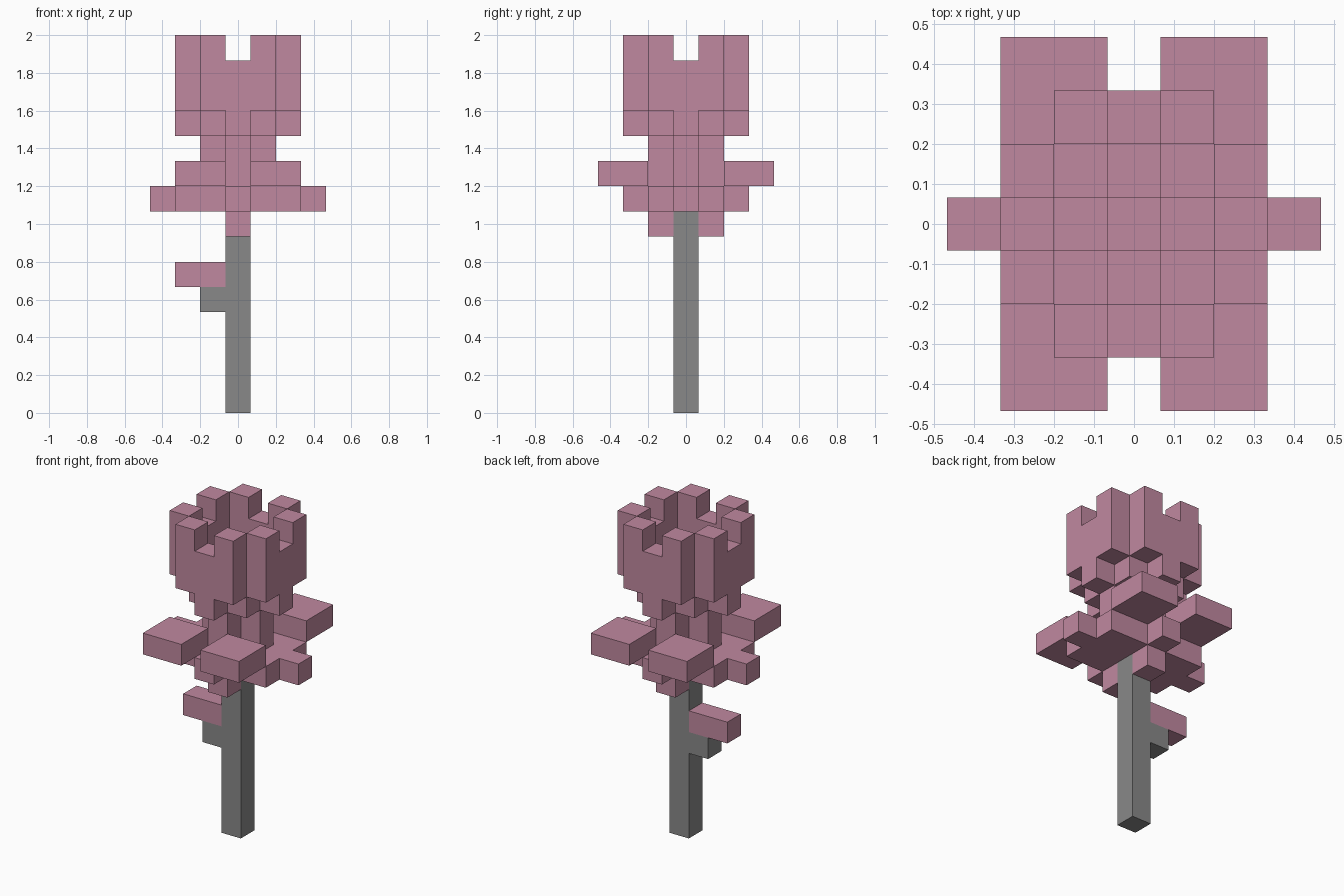
import bpy
import bmesh
from mathutils import Vector

if "Cube" in bpy.data.objects:
    bpy.data.objects.remove(bpy.data.objects["Cube"], do_unlink=True)

CELL = 2 / 15  # edge of one block; the flower is fifteen blocks tall


def make_material(name, rgb):
    mat = bpy.data.materials.new(name)
    mat.use_nodes = True
    mat.diffuse_color = (*rgb, 1)
    mat.node_tree.nodes["Principled BSDF"].inputs["Base Color"].default_value = (*rgb, 1)
    return mat


pink = make_material("dusty pink", (0.53, 0.25, 0.35))
grey = make_material("stem grey", (0.25, 0.25, 0.25))


def box(xs, ys, zs):
    """Cells filling inclusive (low, high) ranges."""
    span = lambda r: range(r[0], r[1] + 1)
    return {(x, y, z) for x in span(xs) for y in span(ys) for z in span(zs)}


def mirrored(cells):
    """Repeat cells on both sides in x and y."""
    return {(sx * x, sy * y, z) for x, y, z in cells for sx in (-1, 1) for sy in (-1, 1)}


def swapped(cells):
    """Add the copy turned across the diagonal."""
    return cells | {(y, x, z) for x, y, z in cells}


def build(name, cells, mat):
    """Outer skin of a group of cells as one clean mesh."""
    bm = bmesh.new()
    for cell in sorted(cells):
        centre = Vector(cell) + Vector((0, 0, 0.5))
        for axis in range(3):
            for sign in (-1, 1):
                near = list(cell)
                near[axis] += sign
                if tuple(near) in cells:
                    continue
                n, u, v = (Vector([float(i == (axis + k) % 3) for i in range(3)]) / 2
                           for k in range(3))
                ring = [-u - v, u - v, u + v, v - u][::sign]
                bm.faces.new([bm.verts.new((centre + n * sign + c) * CELL) for c in ring])
    bmesh.ops.remove_doubles(bm, verts=bm.verts, dist=0.001)
    bmesh.ops.dissolve_limit(bm, angle_limit=0.01, verts=bm.verts, edges=bm.edges)
    mesh = bpy.data.meshes.new(name)
    bm.to_mesh(mesh)
    bm.free()
    mesh.materials.append(mat)
    bpy.context.collection.objects.link(bpy.data.objects.new(name, mesh))


# Stem with its short side twig, and the leaf resting on the twig
build("stem", box((0, 0), (0, 0), (0, 7)) | {(-1, 0, 4)}, grey)
build("leaf", box((-2, -1), (0, 0), (5, 5)), pink)

# Base of the flower: two knobs beside the stem and a wide cross
build("base_knobs", mirrored({(0, 1, 7)}), pink)
build("flower_base", box((-2, 2), (-1, 1), (8, 8)) | mirrored({(3, 0, 8), (0, 2, 8)}), pink)

# Four flat outer petals
for side_x, label_x in ((1, "left"), (-1, "right")):
    for side_y, label_y in ((-1, "front"), (1, "back")):
        petal = {(side_x * x, side_y * y, z) for x, y, z in box((1, 2), (2, 3), (9, 9))}
        build(f"outer_petal_{label_y}_{label_x}", petal, pink)

# Cross-shaped neck, open in the middle at the top
build("flower_neck", {(0, 0, 9)} | mirrored(swapped(box((1, 1), (0, 0), (9, 10)))), pink)

# Lower rim of the cup
build("cup_bottom", mirrored({(1, 1, 11)} | swapped({(2, 0, 11)})), pink)

# Hollow cup wall with eight raised petal tips
wall = box((2, 2), (0, 1), (12, 13)) | {(2, 1, 14)}
build("cup_wall", mirrored(swapped(wall)), pink)
